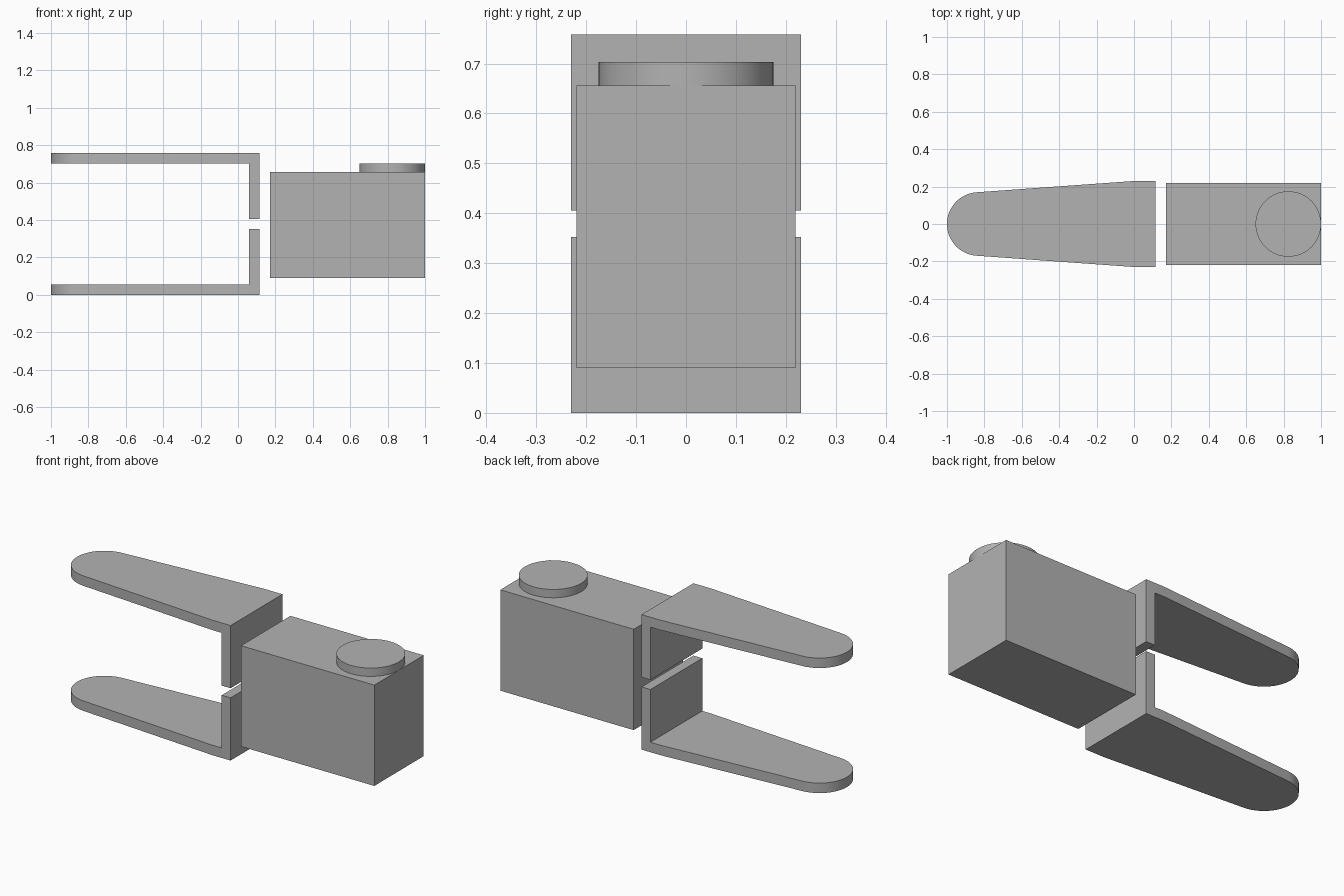
import bpy
import bmesh
from math import atan2, cos, sin, pi, radians
from mathutils import Vector

cube = bpy.data.objects.get("Cube")
if cube:
    bpy.data.objects.remove(cube, do_unlink=True)

# Single grey material
grey = bpy.data.materials.new("plain grey")
grey.use_nodes = True
GREY = (0.45, 0.45, 0.45, 1)
grey.diffuse_color = GREY
grey.node_tree.nodes["Principled BSDF"].inputs["Base Color"].default_value = GREY

HEIGHT = 0.758      # overall height
THICK = 0.056       # finger plate thickness
HALF = 0.23         # finger half width at the root
TIP = 0.17          # tip radius


def finish(bm, name):
    """Turn a bmesh into a named object with sharp edges kept."""
    bmesh.ops.recalc_face_normals(bm, faces=bm.faces)
    mesh = bpy.data.meshes.new(name)
    bm.to_mesh(mesh)
    bm.free()
    mesh.materials.append(grey)
    obj = bpy.data.objects.new(name, mesh)
    bpy.context.collection.objects.link(obj)
    bpy.ops.object.select_all(action='DESELECT')
    obj.select_set(True)
    bpy.context.view_layer.objects.active = obj
    bpy.ops.object.shade_smooth_by_angle(angle=radians(30))
    return obj


def extrude_up(bm, faces, height):
    """Extrude faces along z and return the new top faces."""
    geom = bmesh.ops.extrude_face_region(bm, geom=faces)["geom"]
    verts = [g for g in geom if isinstance(g, bmesh.types.BMVert)]
    bmesh.ops.translate(bm, verts=verts, vec=(0, 0, height))
    return [g for g in geom if isinstance(g, bmesh.types.BMFace)]


def gripper_finger(name, upper):
    """Tapered, round-tipped plate with an upright root plate."""
    bm = bmesh.new()
    lean = atan2(HALF - TIP, 0.84)
    start, steps = pi / 2 + lean, 24
    sweep = pi - 2 * lean
    outline = [(0.06, HALF), (0, HALF)]
    for i in range(steps + 1):
        a = start + sweep * i / steps
        outline.append((-1 + TIP + TIP * cos(a), TIP * sin(a)))
    outline += [(0, -HALF), (0.06, -HALF)]
    ring = [bm.verts.new((x, y, 0)) for x, y in outline]
    pad = bm.faces.new(ring)
    back = [bm.verts.new((0.115, y, 0)) for y in (-HALF, HALF)]
    root = bm.faces.new([ring[0], ring[-1]] + back)
    tops = extrude_up(bm, [pad, root], THICK)
    root_top = max(tops, key=lambda f: f.calc_center_median().x)
    extrude_up(bm, [root_top], 0.352 - THICK)
    if upper:
        for v in bm.verts:
            v.co.z = HEIGHT - v.co.z
    return finish(bm, name)


# Two mirrored fingers
gripper_finger("lower_finger", False)
gripper_finger("upper_finger", True)

# Body block
bm = bmesh.new()
bmesh.ops.create_cube(bm, size=1)
bmesh.ops.scale(bm, verts=bm.verts, vec=(0.828, 0.438, 0.566))
bmesh.ops.translate(bm, verts=bm.verts, vec=(0.586, 0, 0.373))
finish(bm, "body_block")

# Round disc on top of the body, flush with its end
bm = bmesh.new()
bmesh.ops.create_cone(bm, cap_ends=True, segments=64, radius1=0.175,
                      radius2=0.175, depth=0.047)
bmesh.ops.translate(bm, verts=bm.verts, vec=Vector((0.825, 0, 0.6795)))
finish(bm, "top_disc")
